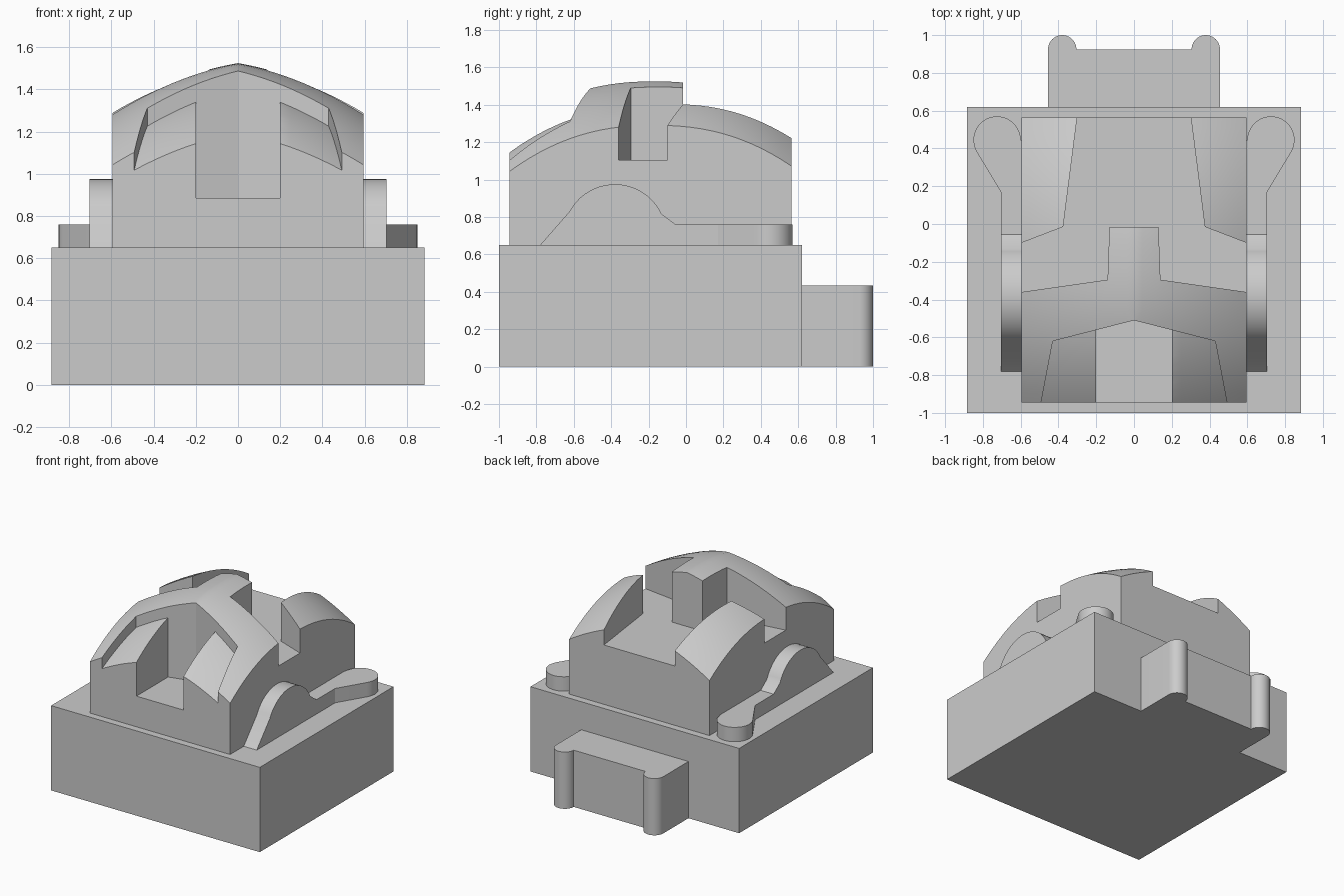
import bpy, bmesh, math

cube = bpy.data.objects.get("Cube")
if cube:
    bpy.data.objects.remove(cube, do_unlink=True)

grey = bpy.data.materials.new("plain grey")
grey.use_nodes = True
grey.diffuse_color = (0.6, 0.6, 0.6, 1)
grey.node_tree.nodes["Principled BSDF"].inputs["Base Color"].default_value = (0.6, 0.6, 0.6, 1)


def finish(name, bm):
    bmesh.ops.recalc_face_normals(bm, faces=bm.faces)
    mesh = bpy.data.meshes.new(name)
    bm.to_mesh(mesh)
    bm.free()
    mesh.materials.append(grey)
    obj = bpy.data.objects.new(name, mesh)
    bpy.context.collection.objects.link(obj)
    return obj


def prism(name, outline, lo, hi, place=lambda a, b, h: (a, b, h)):
    """Extrude a closed outline from lo to hi."""
    bm = bmesh.new()
    rings = [[bm.verts.new(place(a, b, h)) for a, b in outline] for h in (lo, hi)]
    for ring in rings:
        bm.faces.new(ring)
    n = len(outline)
    for i in range(n):
        j = (i + 1) % n
        bm.faces.new((rings[0][i], rings[0][j], rings[1][j], rings[1][i]))
    return finish(name, bm)


def arc(cx, cy, r, start, end, steps=20):
    angles = [math.radians(start + (end - start) * i / steps) for i in range(steps + 1)]
    return [(cx + r * math.cos(t), cy + r * math.sin(t)) for t in angles]


def both_sides(points):
    return points + [(-x, y) for x, y in reversed(points) if x]


def crown(x, y):
    """Height of the domed roof."""
    return 1.525 - 0.17 * abs(x) - 0.378 * x * x - 0.24 * (abs(y + 0.17) / 0.765) ** 2.3


def crowned(name, x_half, y0, y1, flat_z, drop=0, n=28):
    """Block with one domed side and one flat side at flat_z."""
    bm = bmesh.new()
    bmesh.ops.create_grid(bm, x_segments=n, y_segments=n, size=1)
    for v in bm.verts:
        v.co.x *= x_half
        v.co.y = y0 + (v.co.y + 1) / 2 * (y1 - y0)
        v.co.z = crown(v.co.x, v.co.y) - drop
    out = bmesh.ops.extrude_face_region(bm, geom=bm.faces[:])
    for v in out["geom"]:
        if isinstance(v, bmesh.types.BMVert):
            v.co.z = flat_z
    return finish(name, bm)


def combine(obj, tool, operation="DIFFERENCE"):
    mod = obj.modifiers.new("cut", "BOOLEAN")
    mod.operation, mod.object, mod.solver = operation, tool, "EXACT"
    bpy.context.view_layer.objects.active = obj
    bpy.ops.object.modifier_apply(modifier=mod.name)
    bpy.data.objects.remove(tool, do_unlink=True)


def smooth(obj):
    bpy.ops.object.select_all(action="DESELECT")
    obj.select_set(True)
    bpy.context.view_layer.objects.active = obj
    bpy.ops.object.shade_smooth_by_angle(angle=math.radians(28))


# Base block and rear tab with two round knobs
prism("base", both_sides([(0.885, -1), (0.885, 0.62)]), 0, 0.65)
tab = prism("rear_tab", both_sides([(0.455, 0.62)] + arc(0.38, 0.925, 0.075, 0, 180)), 0, 0.435)
smooth(tab)

# Domed body
body = crowned("domed_body", 0.595, -0.945, 0.565, 0.65)

# Shallow front recess that follows the dome
recess = crowned("recess_cutter", 0.7, -1.05, -0.4, 2, drop=0.085)
outline = both_sides([(0.51, -1.04), (0.43, -0.62), (0, -0.51)])
combine(recess, prism("recess_outline", outline, 0.7, 1.9), "INTERSECT")
combine(body, recess)

# Deep slot in the middle of the front
outline = both_sides([(0.2, -1.04), (0.2, -0.561), (0, -0.51)])
combine(body, prism("slot_cutter", outline, 0.885, 1.9))

# Rear channel running round the central post
outline = both_sides([(0.295, 0.61), (0.375, -0.015), (0.7, -0.14),
                      (0.7, -0.375), (0.14, -0.295), (0.13, -0.015)])
combine(body, prism("channel_cutter", outline, 1.105, 1.9))
smooth(body)

# Side arches and rounded feet
arch = [(-0.78, 0.65)] + arc(-0.38, 0.70, 0.275, 152, 25) + [(-0.055, 0.76), (0.17, 0.76), (0.17, 0.65)]
foot = [(0.595, 0.17), (0.705, 0.17)] + arc(0.725, 0.445, 0.125, -33, 180) + [(0.595, 0.44)]
for side, s in (("left", 1), ("right", -1)):
    smooth(prism(side + "_arch", arch, 0.595, 0.705, lambda a, b, h: (s * h, a, b)))
    smooth(prism(side + "_foot", [(s * x, y) for x, y in foot], 0.65, 0.76))
